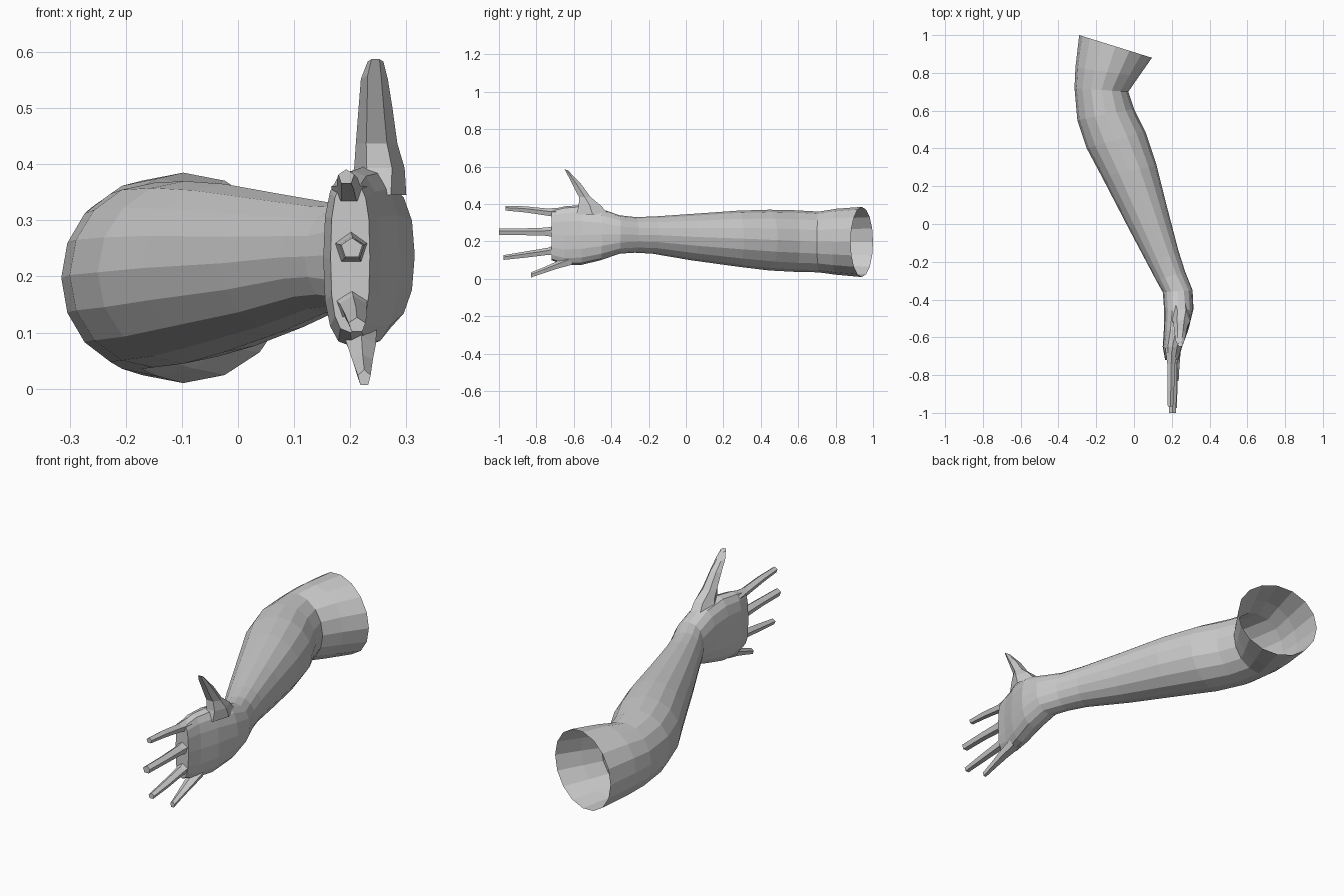
import bpy, bmesh, math
from mathutils import Vector

skin = bpy.data.materials.new("plain_grey")
skin.diffuse_color = (0.6, 0.6, 0.6, 1)


def ring(centre, u, v, sides, power=2.0, turn=0.0):
    """Superellipse cross-section spanned by half-axes u and v."""
    pts = []
    for i in range(sides):
        a = 2 * math.pi * (i + turn) / sides
        c, s = math.cos(a), math.sin(a)
        c = math.copysign(abs(c) ** (2 / power), c)
        s = math.copysign(abs(s) ** (2 / power), s)
        pts.append(Vector(centre) + Vector(u) * c + Vector(v) * s)
    return pts


def loft(name, rings):
    """Skin a row of cross-sections; the first stays open, the last is closed."""
    bm = bmesh.new()
    rows = [[bm.verts.new(p) for p in r] for r in rings]
    n = len(rows[0])
    for a, b in zip(rows, rows[1:]):
        for i in range(n):
            j = (i + 1) % n
            bm.faces.new((a[i], a[j], b[j], b[i]))
    bm.faces.new(rows[-1])
    bmesh.ops.recalc_face_normals(bm, faces=bm.faces)
    mesh = bpy.data.meshes.new(name)
    bm.to_mesh(mesh)
    bm.free()
    mesh.materials.append(skin)
    obj = bpy.data.objects.new(name, mesh)
    bpy.context.collection.objects.link(obj)
    return obj


# Arm and palm: left x, left y, right x, right y, low z, high z, squareness
sections = [
    (-.29, 1.0, .095, .88, .01, .385, 2),      # open upper end
    (-.31, .83, .025, .78, .022, .375, 2),
    (-.315, .72, -.03, .70, .035, .36, 2),     # elbow crease
    (-.30, .55, .0, .61, .038, .367, 2),
    (-.25, .40, .06, .49, .045, .37, 2),
    (-.17, .25, .12, .31, .065, .365, 2),
    (-.03, -.02, .18, .07, .10, .347, 2),
    (.076, -.22, .235, -.14, .135, .333, 2),
    (.118, -.30, .27, -.25, .14, .331, 2),     # wrist
    (.152, -.36, .31, -.35, .135, .34, 2.2),
    (.16, -.46, .315, -.45, .10, .375, 2.4),   # palm
    (.158, -.56, .288, -.56, .075, .395, 2.5),
    (.152, -.65, .255, -.65, .075, .388, 2.6),
    (.165, -.72, .235, -.72, .10, .37, 2.8),   # knuckles
]
arm = []
for lx, ly, rx, ry, z0, z1, power in sections:
    arm.append(ring(((lx + rx) / 2, (ly + ry) / 2, (z0 + z1) / 2),
                    ((rx - lx) / 2, (ry - ly) / 2, 0),
                    (0, 0, (z1 - z0) / 2), 16, power))
loft("arm_and_palm", arm)

# Fingers: x, y, z, half width, half height along each one
fingers = {
    "index_finger": [(.20, -.66, .35, .036, .032), (.197, -.74, .355, .022, .021),
                     (.195, -.86, .37, .019, .018), (.193, -.965, .377, .015, .014)],
    "middle_finger": [(.20, -.68, .25, .036, .036), (.203, -.75, .25, .025, .024),
                      (.205, -.87, .25, .022, .02), (.203, -1.0, .25, .02, .019)],
    "ring_finger": [(.20, -.68, .155, .036, .034), (.205, -.74, .145, .025, .021),
                    (.21, -.86, .128, .021, .018), (.212, -.975, .113, .016, .014)],
    "little_finger": [(.215, -.61, .10, .034, .030), (.22, -.69, .072, .027, .022),
                      (.222, -.76, .045, .019, .017), (.225, -.83, .019, .012, .015)],
}
for name, path in fingers.items():
    loft(name, [ring((x, y, z), (w, 0, 0), (0, 0, h), 5, turn=.25)
                for x, y, z, w, h in path])

# Thumb: x, y, z, half width, half depth, tilt of the cross-section
thumb = [
    (.245, -.50, .345, .055, .10, .0),
    (.252, -.515, .393, .045, .068, .0),
    (.247, -.541, .437, .037, .036, .0),
    (.245, -.582, .502, .030, .024, .006),
    (.243, -.617, .552, .024, .020, -.007),
    (.245, -.639, .583, .014, .012, -.005),
]
loft("thumb", [ring((x, y, z), (w, 0, 0), (0, d, t), 6)
               for x, y, z, w, d, t in thumb])
